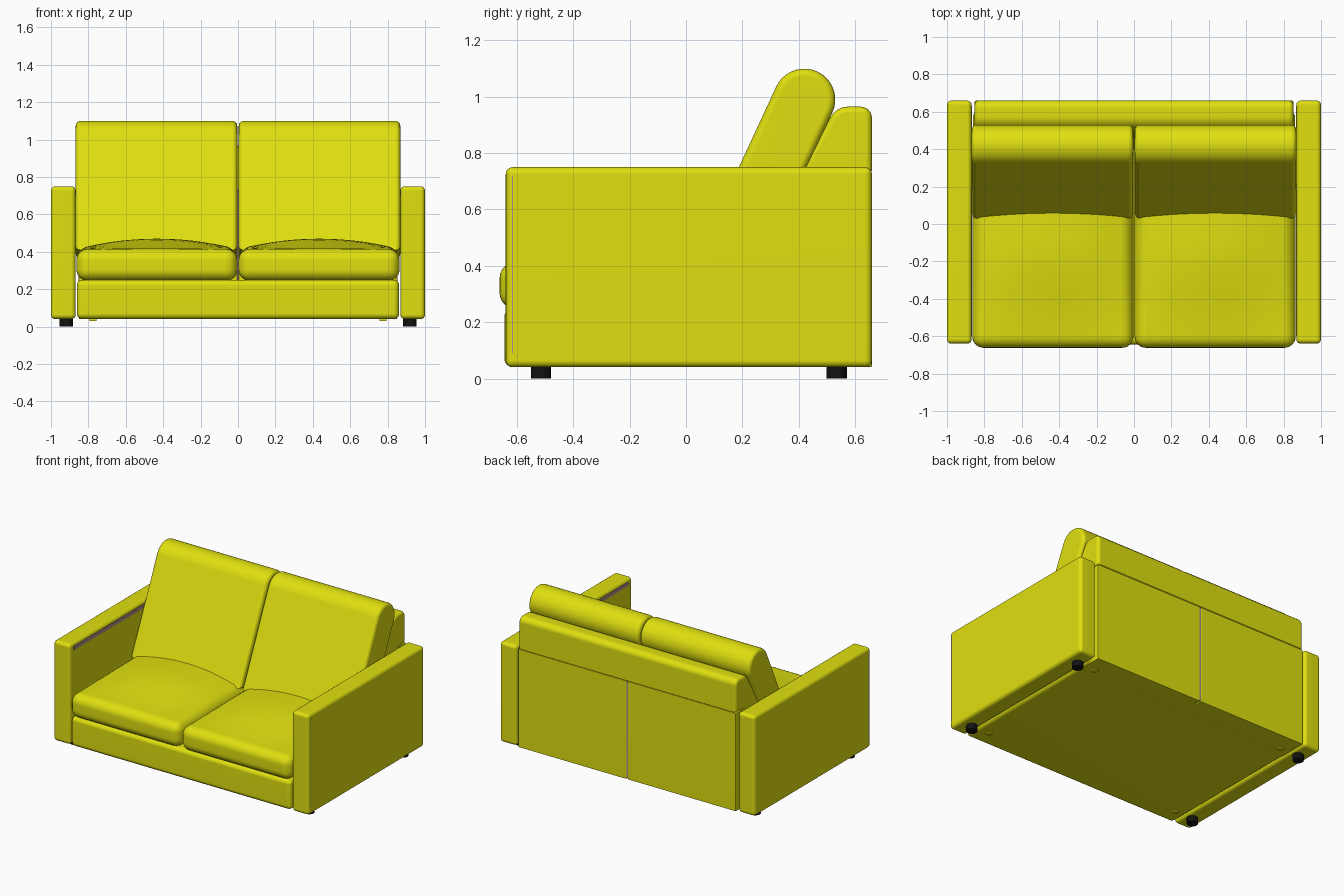
import bpy, bmesh, math
from mathutils import Vector

if "Cube" in bpy.data.objects:
    bpy.data.objects.remove(bpy.data.objects["Cube"])


def material(name, rgb):
    m = bpy.data.materials.new(name)
    m.diffuse_color = (*rgb, 1)
    m.use_nodes = True
    m.node_tree.nodes["Principled BSDF"].inputs["Base Color"].default_value = m.diffuse_color
    return m


YELLOW = material("yellow upholstery", (0.74, 0.74, 0.005))
BLACK = material("black foot", (0.006, 0.006, 0.006))
PINK = material("dusty pink seam", (0.42, 0.27, 0.25))


def finish(bm, name, mat):
    bmesh.ops.recalc_face_normals(bm, faces=bm.faces[:])
    me = bpy.data.meshes.new(name)
    bm.to_mesh(me)
    bm.free()
    me.materials.append(mat)
    me.polygons.foreach_set("use_smooth", [True] * len(me.polygons))
    me.set_sharp_from_angle(angle=math.radians(35))
    ob = bpy.data.objects.new(name, me)
    bpy.context.collection.objects.link(ob)
    ob.modifiers.new("even shading", 'WEIGHTED_NORMAL').keep_sharp = True
    return ob


def rounded_box(name, lo, hi, r, mat=YELLOW, segs=4, cuts=0, shape=None):
    """Box with rounded edges; optional cuts and a vertex shaping rule."""
    bm = bmesh.new()
    bmesh.ops.create_cube(bm, size=1)
    lo, hi = Vector(lo), Vector(hi)
    for v in bm.verts:
        v.co = Vector([lo[i] + (v.co[i] + 0.5) * (hi[i] - lo[i]) for i in range(3)])
    if r:
        bmesh.ops.bevel(bm, geom=bm.edges[:], offset=r, segments=segs,
                        profile=0.5, affect='EDGES')
    for axis in (0, 1):
        for k in range(1, cuts):
            no = Vector((0, 0, 0))
            no[axis] = 1
            p = lo.lerp(hi, k / cuts)
            bmesh.ops.bisect_plane(bm, geom=bm.verts[:] + bm.edges[:] + bm.faces[:],
                                   plane_co=p, plane_no=no)
    if shape:
        for v in bm.verts:
            v.co = shape(v.co.copy())
    return finish(bm, name, mat)


def side_profile(name, pts, x0, x1, r):
    """Extrude a (y, z) outline along x and round its two end rims."""
    bm = bmesh.new()
    face = bm.faces.new([bm.verts.new((x0, y, z)) for y, z in pts])
    ext = bmesh.ops.extrude_face_region(bm, geom=[face])
    for g in ext["geom"]:
        if isinstance(g, bmesh.types.BMVert):
            g.co.x = x1
    bmesh.ops.recalc_face_normals(bm, faces=bm.faces[:])
    rims = [e for e in bm.edges if abs(e.verts[0].co.x - e.verts[1].co.x) < 1e-6]
    bmesh.ops.bevel(bm, geom=rims, offset=r, segments=4, profile=0.5, affect='EDGES')
    return finish(bm, name, YELLOW)


def arc(cy, cz, r, a0, a1, n):
    return [(cy + r * math.cos(math.radians(a0 + (a1 - a0) * i / n)),
             cz + r * math.sin(math.radians(a0 + (a1 - a0) * i / n)))
            for i in range(n + 1)]


def span(s, a, b):
    return (a, b) if s > 0 else (-b, -a)


# base under the seat
rounded_box("base", (-0.862, -0.645, 0.04), (0.862, 0.60, 0.25), 0.03)

# outlines of the slanted back cushion and the back frame
cushion = [(0.03, 0.41)] + arc(0.42, 0.99, 0.11, 155, -25, 18) + [(0.245, 0.36)]
back_top = ([(0.30, 0.735), (0.402, 0.735)] + arc(0.575, 0.895, 0.07, 150, 90, 6)
            + arc(0.62, 0.925, 0.04, 90, 0, 6) + [(0.66, 0.739), (0.656, 0.735)])
side_profile("back_frame_top", back_top, -0.852, 0.852, 0.022)

for s, side in ((1, "right"), (-1, "left")):
    # arm
    x0, x1 = span(s, 0.868, 1.0)
    rounded_box(side + "_arm", (x0, -0.64, 0.04), (x1, 0.66, 0.75), 0.024)
    # thin seam near the arm front
    x0, x1 = span(s, 0.99, 1.001)
    rounded_box(side + "_arm_seam", (x0, -0.618, 0.09), (x1, -0.614, 0.72), 0, PINK)
    # seam along the inner top edge of the arm
    x0, x1 = span(s, 0.866, 0.872)
    rounded_box(side + "_arm_inner_seam", (x0, -0.60, 0.70), (x1, 0.63, 0.728), 0, PINK)

    # seat cushion, crowned toward the back
    x0, x1 = span(s, 0.003, 0.864)

    def crown(p, mid=(x0 + x1) / 2):
        u = min(1, abs(p.x - mid) / 0.43)
        t = max(0, min(1, (p.y + 0.66) / 0.55))
        h = max(0, (p.z - 0.245) / 0.17)
        p.z += 0.055 * (1 - u * u) * t * t * (3 - 2 * t) * h
        return p
    rounded_box(side + "_seat_cushion", (x0, -0.662, 0.245), (x1, 0.32, 0.415),
                0.06, segs=6, cuts=14, shape=crown)

    # back cushion
    x0, x1 = span(s, 0.004, 0.868)
    side_profile(side + "_back_cushion", cushion, x0, x1, 0.026)

    # lower rear panel
    x0, x1 = span(s, 0.004, 0.852)
    rounded_box(side + "_rear_panel", (x0, 0.45, 0.04), (x1, 0.66, 0.735), 0.006, segs=2)

    # feet, with small glides beside them under the base
    for y, end in ((-0.515, "front"), (0.535, "back")):
        bm = bmesh.new()
        bmesh.ops.create_cone(bm, cap_ends=True, segments=16, radius1=0.036,
                              radius2=0.036, depth=0.05)
        bmesh.ops.translate(bm, verts=bm.verts[:], vec=(s * 0.918, y, 0.025))
        finish(bm, f"{side}_{end}_foot", BLACK)
        rounded_box(f"{side}_{end}_glide", (s * 0.775 - 0.018, y - 0.015, 0.03),
                    (s * 0.775 + 0.018, y + 0.015, 0.06), 0)

# seam between the two rear panels
rounded_box("rear_centre_seam", (-0.005, 0.55, 0.05), (0.005, 0.657, 0.73), 0, PINK)
